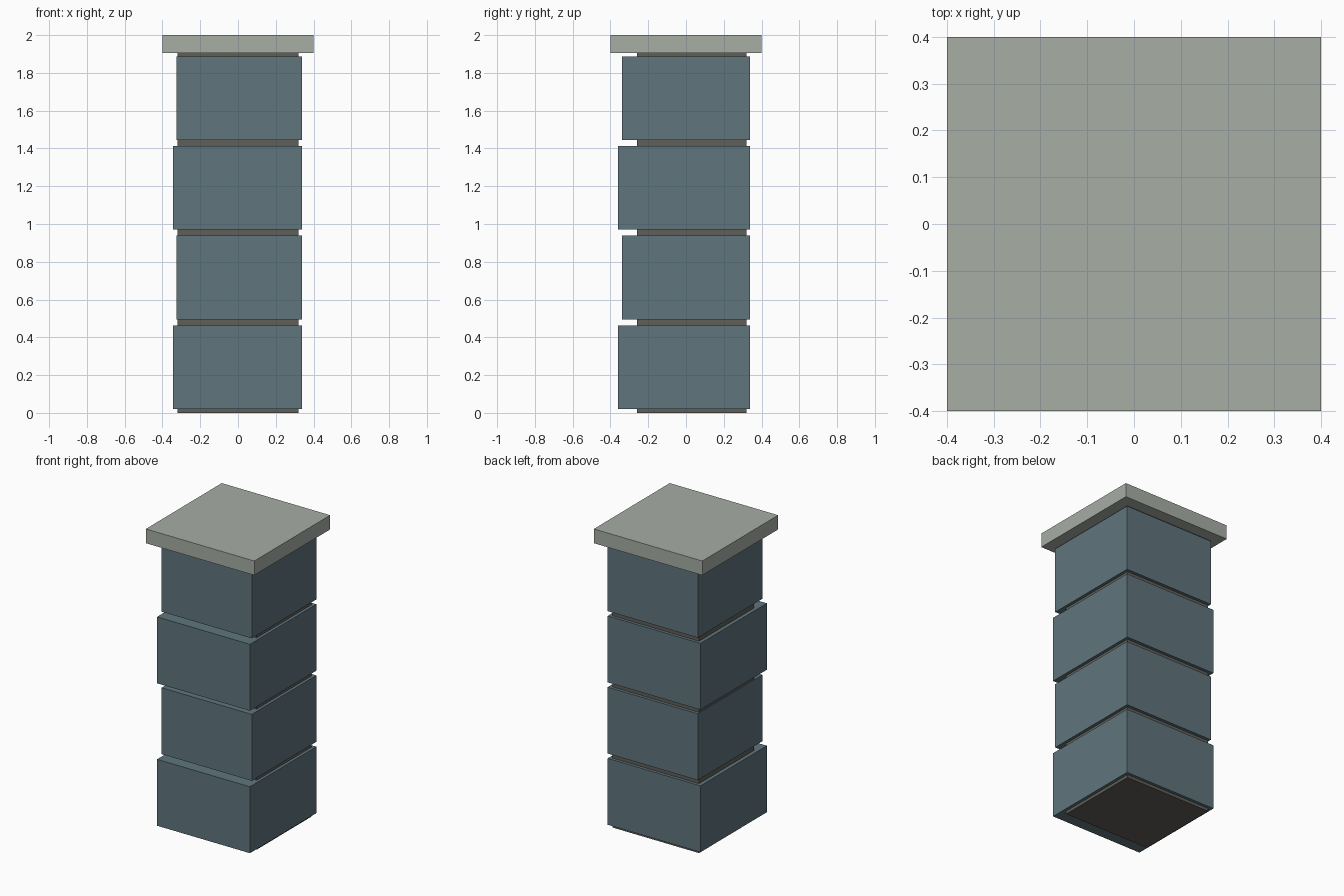
import bpy

cube = bpy.data.objects.get("Cube")
if cube:
    bpy.data.objects.remove(cube, do_unlink=True)


def material(name, rgb):
    mat = bpy.data.materials.new(name)
    mat.use_nodes = True
    color = (*rgb, 1.0)
    mat.diffuse_color = color
    mat.node_tree.nodes["Principled BSDF"].inputs["Base Color"].default_value = color
    return mat


def box(name, low, high, mat):
    """Box spanning two opposite corners."""
    center = [(a + b) / 2 for a, b in zip(low, high)]
    size = [b - a for a, b in zip(low, high)]
    bpy.ops.mesh.primitive_cube_add(size=1, location=center)
    obj = bpy.context.object
    obj.name = name
    obj.scale = size
    bpy.ops.object.transform_apply(location=False, rotation=False, scale=True)
    obj.data.materials.append(mat)
    return obj


slate = material("slate blue", (0.115, 0.176, 0.207))
mortar = material("mortar grey", (0.115, 0.112, 0.098))
stone = material("pale stone", (0.385, 0.42, 0.375))

# Recessed core that shows in the joints
box("mortar_core", (-0.32, -0.26, 0), (0.32, 0.32, 1.91), mortar)

# Four courses, alternately wide and narrow on the front and right
base, pitch, height = 0.02, 0.475, 0.443
for i in range(4):
    left, front = (-0.345, -0.36) if i % 2 == 0 else (-0.325, -0.34)
    z = base + i * pitch
    box(f"block_course_{i + 1}", (left, front, z), (0.34, 0.34, z + height), slate)

# Overhanging cap slab
box("cap_slab", (-0.4, -0.4, 1.905), (0.4, 0.4, 2), stone)
